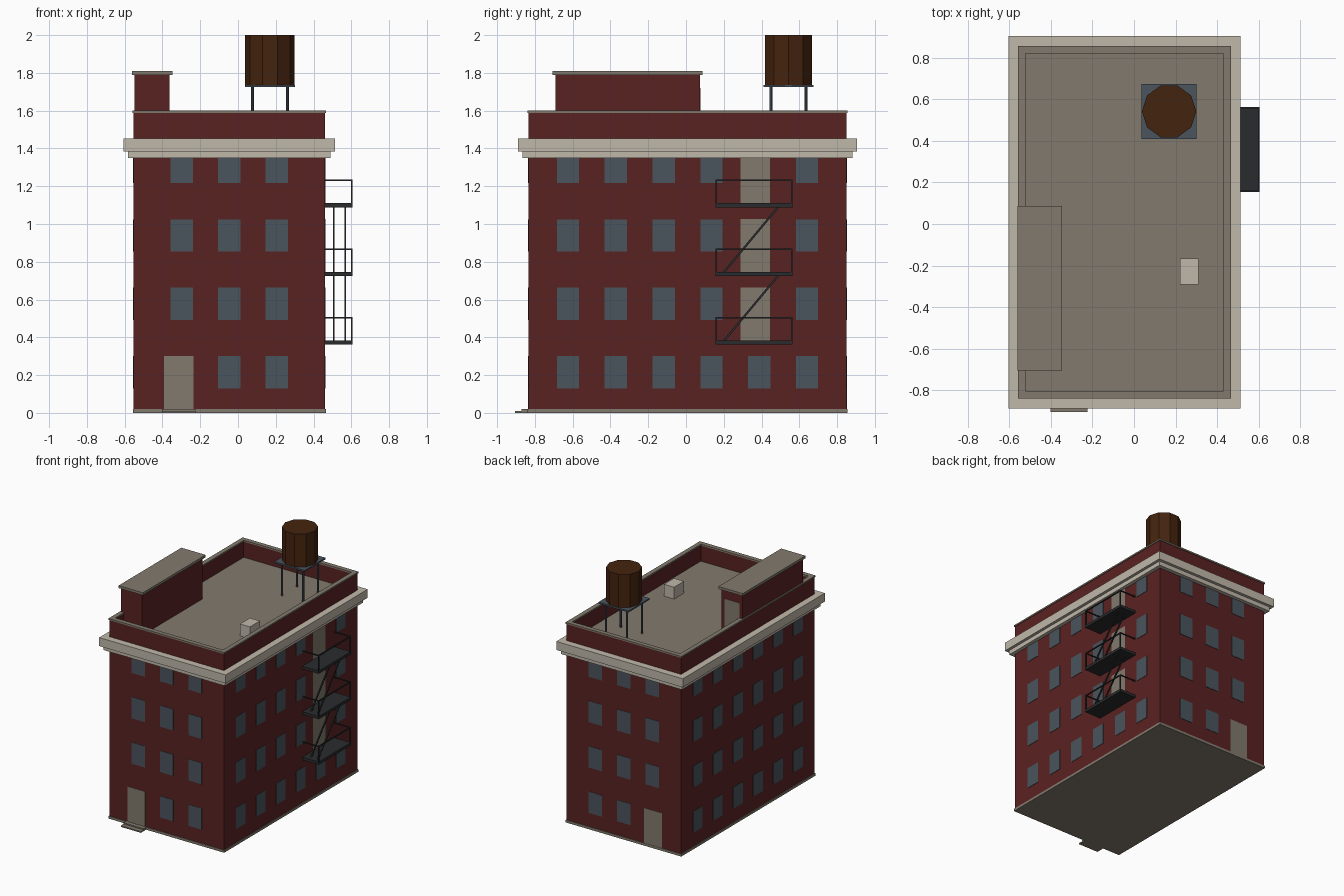
import bpy, bmesh, math
from mathutils import Vector

if "Cube" in bpy.data.objects:
    bpy.data.objects.remove(bpy.data.objects["Cube"], do_unlink=True)


def material(name, rgb):
    lin = [((c / 255 + 0.055) / 1.055) ** 2.4 for c in rgb]
    m = bpy.data.materials.new(name)
    m.use_nodes = True
    m.diffuse_color = (*lin, 1)
    m.node_tree.nodes["Principled BSDF"].inputs["Base Color"].default_value = (*lin, 1)
    return m


BRICK = material("brick red", (90, 34, 34))
CREAM = material("cream stone", (192, 184, 170))
STONE = material("grey stone", (130, 122, 109))
SLATE = material("slate blue", (74, 84, 93))
IRON = material("dark iron", (42, 43, 45))
WOOD = material("brown wood", (68, 35, 14))


def finish(name, bm, mat):
    bmesh.ops.recalc_face_normals(bm, faces=bm.faces)
    mesh = bpy.data.meshes.new(name)
    bm.to_mesh(mesh)
    bm.free()
    mesh.materials.append(mat)
    ob = bpy.data.objects.new(name, mesh)
    bpy.context.collection.objects.link(ob)
    return ob


def boxes(name, mat, *spans):
    """One object made of boxes, each given as (x0, x1, y0, y1, z0, z1)."""
    bm = bmesh.new()
    for x0, x1, y0, y1, z0, z1 in spans:
        verts = bmesh.ops.create_cube(bm, size=1)["verts"]
        for v in verts:
            v.co = Vector((x1 if v.co.x > 0 else x0,
                           y1 if v.co.y > 0 else y0,
                           z1 if v.co.z > 0 else z0))
    return finish(name, bm, mat)


CX, CY = -0.046, 0.008      # building centre
HX, HY = 0.506, 0.842       # half size of the walls
ROOF, TOP = 1.46, 1.6


def slab(hx, hy, z0, z1):
    return (CX - hx, CX + hx, CY - hy, CY + hy, z0, z1)


def ring(hx, hy, t, z0, z1):
    """Four boxes forming a rectangular frame of thickness t."""
    out = []
    for s in (-1, 1):
        xs = sorted((CX + s * hx, CX + s * (hx - t)))
        ys = sorted((CY + s * hy, CY + s * (hy - t)))
        out.append((*xs, CY - hy, CY + hy, z0, z1))
        out.append((CX - hx + t, CX + hx - t, *ys, z0, z1))
    return out


# Main building
boxes("walls", BRICK, slab(HX, HY, 0.01, ROOF - 0.01))
boxes("base_course", STONE, slab(HX + 0.005, HY + 0.005, 0, 0.02))
boxes("roof_deck", STONE, slab(HX - 0.01, HY - 0.01, ROOF - 0.01, ROOF))
boxes("parapet", BRICK, *ring(HX, HY, 0.024, ROOF - 0.01, TOP - 0.012))
boxes("parapet_cap", STONE, *ring(HX + 0.006, HY + 0.006, 0.036, TOP - 0.012, TOP))
boxes("cornice_lower", CREAM, slab(0.536, 0.873, 1.35, 1.385))
boxes("cornice_upper", CREAM, slab(0.559, 0.897, 1.385, 1.453))
boxes("door_steps", STONE, (-0.403, -0.225, -0.905, -0.83, 0, 0.01),
      (-0.403, -0.225, -0.87, -0.83, 0, 0.02))

# Windows and doors as thin plates
T = 0.003


def plate(side, c, w, z0, z1):
    """Plate centred at c along the wall on the given side."""
    a, b = c - w / 2, c + w / 2
    if side in ("front", "back"):
        s = -1 if side == "front" else 1
        y = CY + s * HY
        return (a, b, *sorted((y - s * T, y + s * T)), z0, z1)
    s = -1 if side == "west" else 1
    x = CX + s * HX
    return (*sorted((x - s * T, x + s * T)), a, b, z0, z1)


windows = []
for row in range(4):
    z = 0.13 + row * 0.3625
    for side in ("front", "back"):
        for col in range(3):
            if row or col:
                windows.append(plate(side, CX + (col - 1) * 0.2515, 0.118, z, z + 0.17))
    for side in ("west", "east"):
        for col in range(6):
            if side == "west" or row == 0 or col != 4:
                windows.append(plate(side, CY + (col - 2.5) * 0.253, 0.118, z, z + 0.17))
boxes("windows", SLATE, *windows)
boxes("entrance_doors", STONE, plate("front", -0.314, 0.158, 0.015, 0.3),
      plate("back", -0.305, 0.158, 0.015, 0.3))

# Fire escape
levels = [0.361 + i * 0.3635 for i in range(3)]
X0, X1, Y0, Y1 = CX + HX, 0.605, 0.155, 0.563
R = 0.008
boxes("escape_doors", STONE,
      *[plate("east", 0.367, 0.158, z + 0.02, z + 0.303) for z in levels])
boxes("escape_landings", IRON, *[(X0, X1, Y0, Y1, z, z + 0.022) for z in levels])
rails = []
for z in levels:
    r = z + 0.147
    rails.append((X1 - R, X1, Y0, Y1, r - R, r))
    for y in (Y0, Y1 - R):
        rails.append((X0, X1, y, y + R, r - R, r))
        rails.append((X1 - R, X1, y, y + R, z, r))
boxes("escape_railings", IRON, *rails)

bm = bmesh.new()
for z in levels[:2]:
    for x in (0.507, 0.568):
        low, high = Vector((x, 0.197, z + 0.016)), Vector((x, 0.497, z + 0.376))
        d = high - low
        verts = bmesh.ops.create_cube(bm, size=1)["verts"]
        bmesh.ops.scale(bm, vec=(0.011, 0.009, d.length), verts=verts)
        bmesh.ops.rotate(bm, cent=(0, 0, 0), verts=verts,
                         matrix=d.to_track_quat("Z", "X").to_matrix())
        bmesh.ops.translate(bm, vec=(low + high) / 2, verts=verts)
finish("escape_stair_rails", bm, IRON)

# Stair house on the roof
boxes("stair_house", BRICK, (-0.549, -0.363, -0.692, 0.073, ROOF, 1.79))
boxes("stair_house_cap", STONE, (-0.562, -0.347, -0.706, 0.087, 1.79, 1.81))
boxes("stair_house_door", STONE, (-0.525, -0.393, 0.07, 0.076, ROOF, 1.72))

# Vent box
boxes("roof_vent", CREAM, (0.222, 0.31, -0.292, -0.166, ROOF, 1.555))


# Water tank on its stand
def prism(bm, cx, cy, r, sides, z0, z1):
    ring_verts = [bm.verts.new((cx + r * math.cos(2 * math.pi * i / sides),
                                cy + r * math.sin(2 * math.pi * i / sides), z0))
                  for i in range(sides)]
    face = bm.faces.new(ring_verts)
    ext = bmesh.ops.extrude_face_region(bm, geom=[face], use_keep_orig=True)["geom"]
    bmesh.ops.translate(bm, vec=(0, 0, z1 - z0),
                        verts=[g for g in ext if isinstance(g, bmesh.types.BMVert)])


TX, TY, H = 0.169, 0.542, 0.133
bm = bmesh.new()
prism(bm, TX, TY, 0.131, 10, 1.736, 2.0)
finish("water_tank", bm, WOOD)
boxes("tank_platform", SLATE, (TX - H, TX + H, TY - H, TY + H, 1.724, 1.736))
bm = bmesh.new()
for sx in (-1, 1):
    for sy in (-1, 1):
        prism(bm, TX + sx * 0.093, TY + sy * 0.093, 0.008, 8, ROOF, 1.726)
finish("tank_legs", bm, SLATE)
